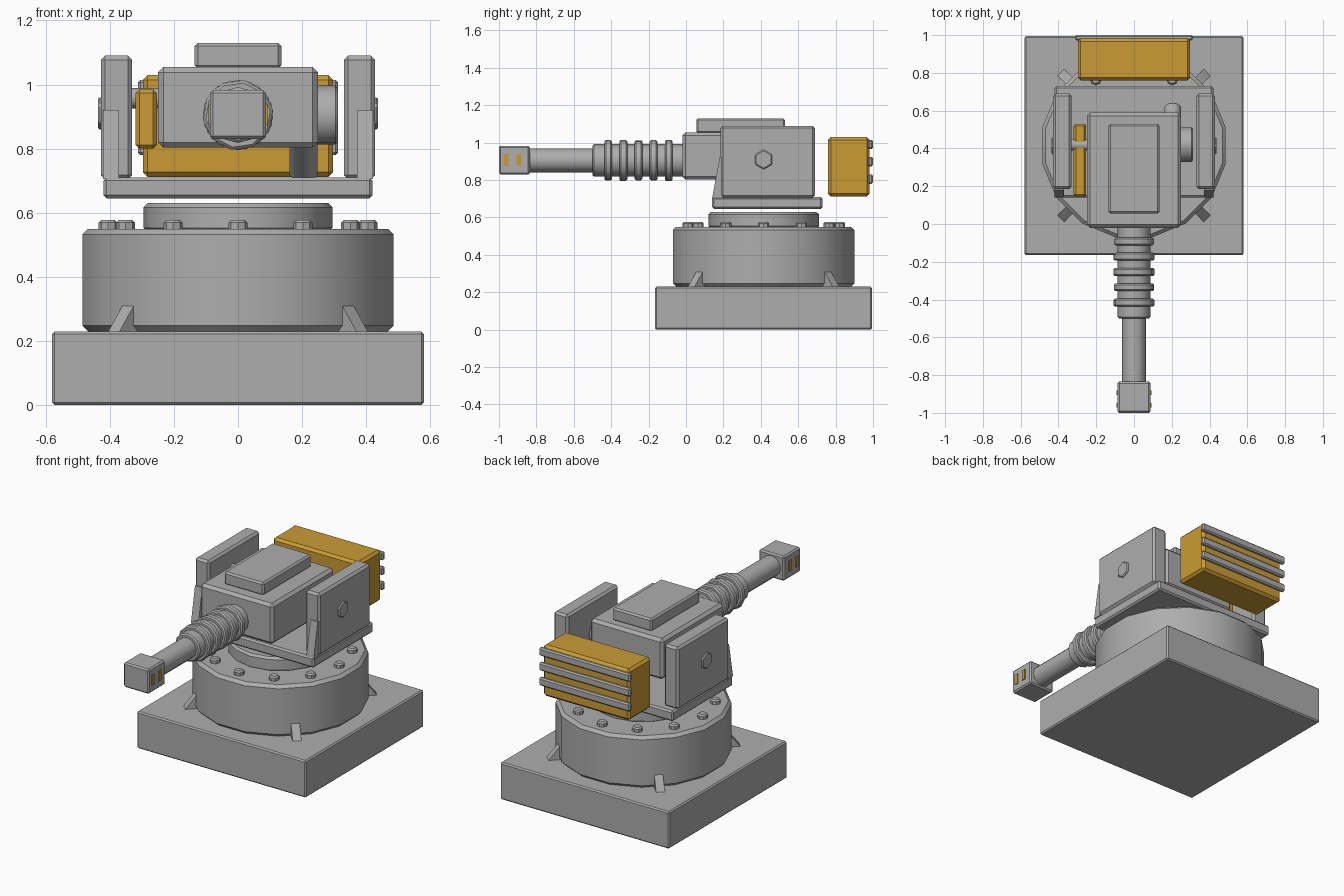
import bpy, bmesh, math
from mathutils import Matrix, Vector

if "Cube" in bpy.data.objects:
    bpy.data.objects.remove(bpy.data.objects["Cube"])


def material(name, rgb):
    m = bpy.data.materials.new(name)
    m.diffuse_color = (*rgb, 1)
    m.use_nodes = True
    m.node_tree.nodes["Principled BSDF"].inputs["Base Color"].default_value = m.diffuse_color
    return m


GREY = material("grey metal", (0.42, 0.42, 0.42))
YELLOW = material("amber paint", (0.60, 0.33, 0.035))
CY = 0.415     # centre of the turret in y
BZ = 0.905     # height of the barrel axis


def finish(bm, name, mat, bevel=0.0, smooth=None):
    bmesh.ops.recalc_face_normals(bm, faces=bm.faces)
    me = bpy.data.meshes.new(name)
    bm.to_mesh(me)
    bm.free()
    me.materials.append(mat)
    ob = bpy.data.objects.new(name, me)
    bpy.context.collection.objects.link(ob)
    if smooth:
        bpy.context.view_layer.objects.active = ob
        bpy.ops.object.select_all(action='DESELECT')
        ob.select_set(True)
        bpy.ops.object.shade_smooth_by_angle(angle=math.radians(smooth))
    if bevel:
        mod = ob.modifiers.new("bevel", 'BEVEL')
        mod.width, mod.segments = bevel, 1
        mod.limit_method, mod.angle_limit = 'ANGLE', math.radians(50)
    return ob


def box(name, x, y, z, mat=GREY, bevel=0.0):
    bm = bmesh.new()
    bmesh.ops.create_cube(bm, size=1)
    for v in bm.verts:
        v.co = Vector([(a + b) / 2 + c * (b - a) for c, (a, b) in zip(v.co, (x, y, z))])
    return finish(bm, name, mat, bevel)


def tube(name, p, q, r, sides=16, mat=GREY, bevel=0.0, turn=0.0, smooth=40):
    p, q = Vector(p), Vector(q)
    d = q - p
    rot = d.to_track_quat('Z', 'Y').to_matrix().to_4x4()
    bm = bmesh.new()
    bmesh.ops.create_cone(bm, cap_ends=True, segments=sides, radius1=r, radius2=r, depth=d.length,
                          matrix=Matrix.Translation((p + q) / 2) @ rot @ Matrix.Rotation(turn, 4, 'Z'))
    return finish(bm, name, mat, bevel, smooth)


def prism(name, profile, thick, matrix, mat=GREY):
    # profile in local x-z, extruded symmetrically along local y
    bm = bmesh.new()
    f = bm.faces.new([bm.verts.new(matrix @ Vector((a, -thick / 2, b))) for a, b in profile])
    ext = bmesh.ops.extrude_face_region(bm, geom=[f])
    move = matrix.to_3x3() @ Vector((0, thick, 0))
    for v in ext["geom"]:
        if isinstance(v, bmesh.types.BMVert):
            v.co += move
    return finish(bm, name, mat)


# Fixed base and drum
box("base_slab", (-0.58, 0.58), (CY - 0.58, CY + 0.58), (0, 0.23), bevel=0.008)
tube("drum", (0, CY, 0.23), (0, CY, 0.55), 0.495, 16, bevel=0.018, turn=math.pi / 16)
tube("bearing_ring", (0, CY, 0.54), (0, CY, 0.63), 0.295, 16, bevel=0.013)

for i in range(12):
    a = i * math.pi / 6
    x, y = 0.405 * math.cos(a), CY + 0.405 * math.sin(a)
    tube("drum_bolt", (x, y, 0.54), (x, y, 0.577), 0.03, 8, bevel=0.008, smooth=None)

for i in range(4):
    m = Matrix.Translation((0, CY, 0)) @ Matrix.Rotation(math.pi / 4 + i * math.pi / 2, 4, 'Z')
    prism("drum_gusset", [(0.46, 0.22), (0.555, 0.22), (0.485, 0.31), (0.46, 0.31)], 0.05, m)

# Rotating plate and side cheeks
box("turntable_plate", (-0.42, 0.42), (0.14, 0.73), (0.645, 0.71), bevel=0.01)
for s in (-1, 1):
    box("side_cheek", sorted((s * 0.33, s * 0.428)), (0.185, 0.69), (0.705, 1.09), bevel=0.013)
    tube("cheek_pivot", (s * 0.42, 0.415, 0.91), (s * 0.437, 0.415, 0.91), 0.053, 6, bevel=0.006, smooth=None)
    prism("cheek_brace", [(0.14, 0.705), (0.195, 0.705), (0.195, 0.92), (0.18, 0.92)], 0.05,
          Matrix.Translation((s * 0.396, 0, 0)) @ Matrix.Rotation(math.pi / 2, 4, 'Z'))

# Gun housing with fittings
box("gun_housing", (-0.25, 0.25), (-0.02, 0.59), (0.803, 1.055), bevel=0.017)
box("housing_top_plate", (-0.135, 0.135), (0.055, 0.53), (1.05, 1.13), bevel=0.01)
box("side_pack", (-0.32, -0.253), (0.145, 0.53), (0.80, 0.985), YELLOW, 0.012)
tube("side_pack_axle", (-0.335, 0.42, 0.958), (-0.24, 0.42, 0.958), 0.032, 10)
tube("side_motor", (0.24, 0.42, BZ), (0.312, 0.42, BZ), 0.092, 16, bevel=0.008)
tube("elevation_piston", (0.205, 0.42, 0.87), (0.205, 0.62, 0.725), 0.046, 10, bevel=0.008)

# Barrel with recoil sleeve and rings
tube("recoil_sleeve", (0, -0.5, BZ), (0, 0.0, BZ), 0.087, 12, bevel=0.008)
for i in range(5):
    y = -0.092 - 0.081 * i
    tube("sleeve_ring", (0, y - 0.021, BZ), (0, y + 0.021, BZ), 0.11, 10, bevel=0.008, turn=0.2 * i)
tube("barrel", (0, -0.85, BZ), (0, -0.45, BZ), 0.064, 12)
box("muzzle_brake", (-0.087, 0.087), (-1.0, -0.835), (0.83, 0.983), bevel=0.009)
for s in (-1, 1):
    for y in (-0.96, -0.893):
        box("muzzle_port", sorted((s * 0.085, s * 0.092)), (y - 0.012, y + 0.012), (0.876, 0.94), YELLOW)

# Rear counterweight with cooling rails
box("rear_pack", (-0.297, 0.297), (0.76, 0.982), (0.712, 1.03), YELLOW, 0.015)
for z in (0.805, 0.898, 0.99):
    box("rear_rail", (-0.312, 0.312), (0.972, 1.0), (z - 0.025, z + 0.025), bevel=0.008)
